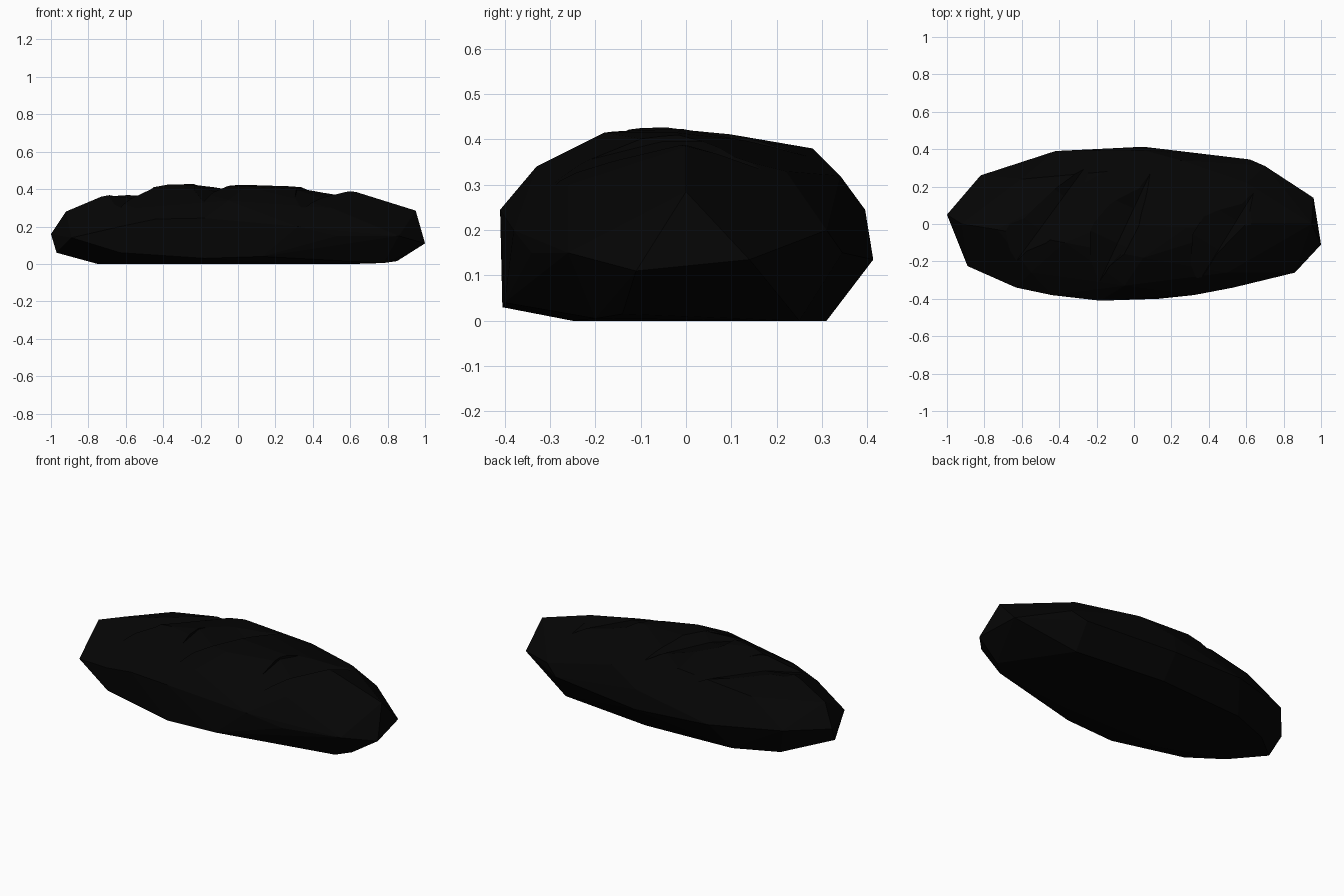
import bpy, bmesh
from mathutils import Vector

if "Cube" in bpy.data.objects:
    bpy.data.objects.remove(bpy.data.objects["Cube"])

crust = bpy.data.materials.new("black crust")
crust.diffuse_color = (0.0015, 0.0015, 0.0015, 1)
crust.use_nodes = True
crust.node_tree.nodes["Principled BSDF"].inputs["Base Color"].default_value = crust.diffuse_color


def make_object(name, bm):
    bmesh.ops.recalc_face_normals(bm, faces=bm.faces[:])
    me = bpy.data.meshes.new(name)
    bm.to_mesh(me)
    bm.free()
    me.materials.append(crust)
    ob = bpy.data.objects.new(name, me)
    bpy.context.collection.objects.link(ob)
    return ob


# Faceted loaf body: hull of a base ring, a waist ring and a crown
base = [(-.75, -.12, 0), (-.4, -.25, 0), (.3, -.25, 0), (.78, -.2, .005),
        (.62, .25, 0), (.05, .31, 0), (-.5, .28, 0), (-.75, .18, .005),
        (-.97, -.02, .06), (-.63, -.33, .06), (-.18, -.405, .03), (.13, -.4, .04), (.85, -.14, .015)]
waist = [(-1, .05, .16), (-.82, .26, .18), (-.42, .39, .16), (.05, .413, .135),
         (.62, .345, .15), (.7, .31, .2), (.96, .14, .135), (1, -.11, .11), (.86, -.26, .15),
         (.53, -.34, .15), (.32, -.38, .2), (-.18, -.41, .245), (-.44, -.38, .24),
         (-.63, -.34, .2), (-.89, -.225, .14)]
crown = [(-.92, .0, .28), (-.73, -.03, .36), (-.6, .24, .32), (-.37, -.1, .425), (-.13, 0, .428),
         (-.15, .28, .38), (-.05, -.33, .34), (.05, -.18, .415), (.28, -.02, .415), (.25, .34, .32),
         (.63, .0, .385), (.6, .22, .33), (.5, -.26, .3), (.95, 0, .285), (-.55, -.26, .3), (.05, .395, .245)]
bm = bmesh.new()
for p in base + waist + crown:
    bm.verts.new(p)
res = bmesh.ops.convex_hull(bm, input=bm.verts[:])
bmesh.ops.delete(bm, geom=list({g for g in res["geom_interior"] + res["geom_unused"]
                                if isinstance(g, bmesh.types.BMVert)}), context='VERTS')
loaf = make_object("bread_loaf", bm)


# Diagonal baker's slashes: V shaped cutters that arch over the crown,
# sloping gently on the left and steeply on the right
def slash(name, a, b, za, zm, zb, wide=.16):
    a, b = Vector(a), Vector(b)
    d = (b - a).normalized()
    left = Vector((-d.y, d.x))
    bm = bmesh.new()
    rings = []
    for t, z, w in ((0, za, .3), (.35, zm, 1), (.65, zm, 1), (1, zb, .3)):
        p = a.lerp(b, t)
        l, r = p + left * wide * w, p - left * .08 * w
        rings.append([bm.verts.new((p.x, p.y, z)), bm.verts.new((l.x, l.y, z + .045)),
                      bm.verts.new((l.x, l.y, .6)), bm.verts.new((r.x, r.y, .6)),
                      bm.verts.new((r.x, r.y, z + .06))])
    for r0, r1 in zip(rings, rings[1:]):
        for i in range(5):
            j = (i + 1) % 5
            bm.faces.new((r0[i], r0[j], r1[j], r1[i]))
    bm.faces.new(rings[0])
    bm.faces.new(rings[-1])
    cutter = make_object(name, bm)
    cutter.hide_render = True
    mod = loaf.modifiers.new(name, 'BOOLEAN')
    mod.operation = 'DIFFERENCE'
    mod.solver = 'EXACT'
    mod.object = cutter
    return cutter


cutters = [slash("left_slash_cutter", (-.66, -.24), (-.22, .36), .29, .345, .33, .2),
           slash("middle_slash_cutter", (-.19, -.32), (.1, .3), .33, .375, .36),
           slash("right_slash_cutter", (.34, -.32), (.66, .2), .29, .35, .33)]

# Bake the cuts and remove the helpers
dg = bpy.context.evaluated_depsgraph_get()
cut = bpy.data.meshes.new_from_object(loaf.evaluated_get(dg))
loaf.modifiers.clear()
loaf.data = cut
for c in cutters:
    bpy.data.objects.remove(c)
loaf.data.materials.clear()
loaf.data.materials.append(crust)
for f in loaf.data.polygons:
    f.material_index = 0
    f.use_smooth = False
